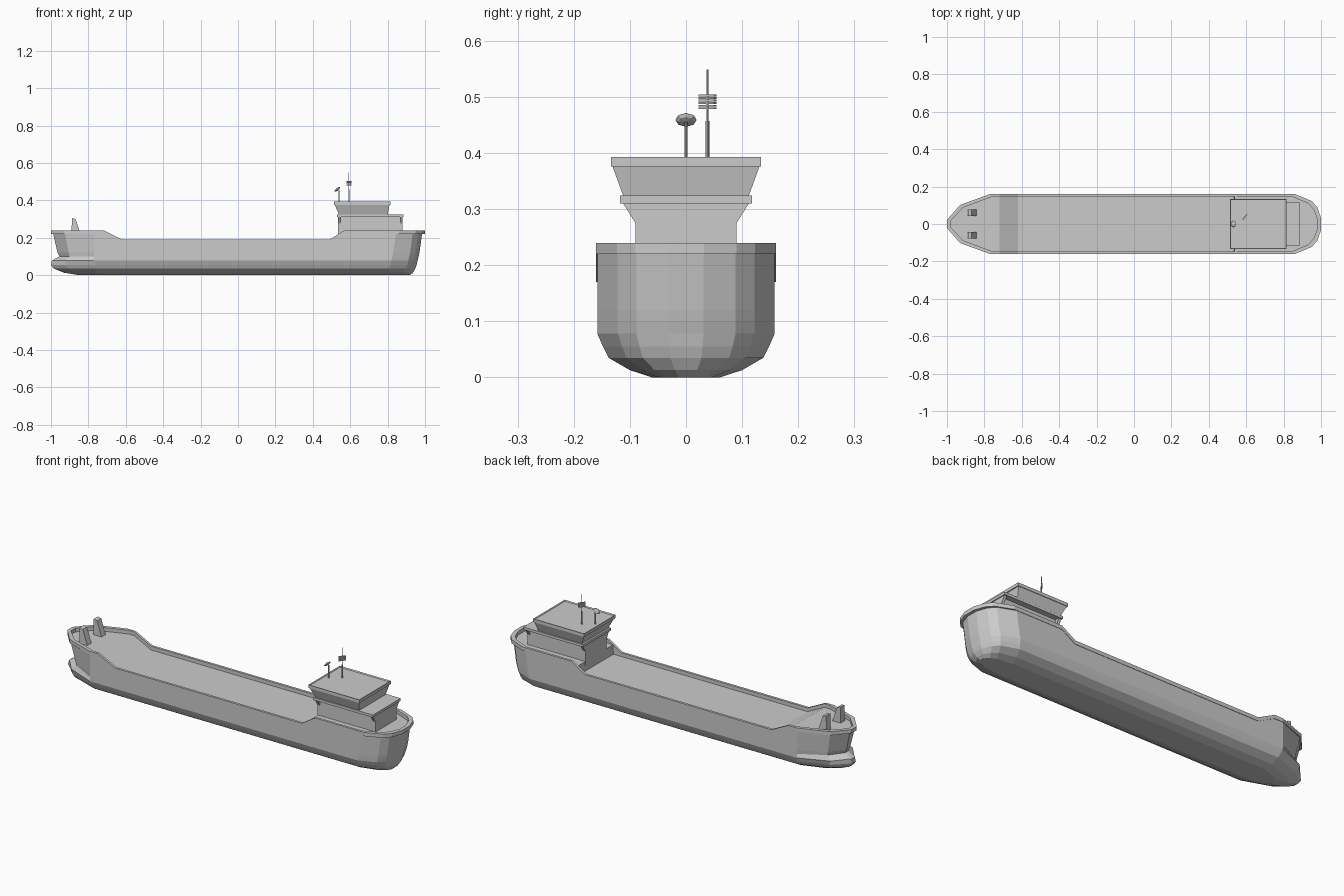
import bpy, bmesh, math
from mathutils import Matrix

if "Cube" in bpy.data.objects:
    bpy.data.objects.remove(bpy.data.objects["Cube"])


def finish(name, bm):
    bmesh.ops.recalc_face_normals(bm, faces=bm.faces)
    me = bpy.data.meshes.new(name)
    bm.to_mesh(me)
    bm.free()
    ob = bpy.data.objects.new(name, me)
    bpy.context.collection.objects.link(ob)
    return ob


def frustum(name, bottom, top):
    # each end is (x0, x1, half width, z)
    bm = bmesh.new()
    rings = [[bm.verts.new((x, y, z)) for x, y in ((a, -w), (b, -w), (b, w), (a, w))]
             for a, b, w, z in (bottom, top)]
    for i in range(4):
        j = (i + 1) % 4
        bm.faces.new((rings[0][i], rings[0][j], rings[1][j], rings[1][i]))
    bm.faces.new(rings[0])
    bm.faces.new(rings[1])
    return finish(name, bm)


def prism(name, pts, to3d, d0, d1):
    # profile extruded between two depths
    bm = bmesh.new()
    a = [bm.verts.new(to3d(p, d0)) for p in pts]
    b = [bm.verts.new(to3d(p, d1)) for p in pts]
    n = len(pts)
    for i in range(n):
        bm.faces.new((a[i], a[(i + 1) % n], b[(i + 1) % n], b[i]))
    bm.faces.new(a)
    bm.faces.new(b)
    return finish(name, bm)


def pole(name, x, y, z0, z1, r):
    bm = bmesh.new()
    bmesh.ops.create_cone(bm, cap_ends=True, segments=8, radius1=r, radius2=r, depth=z1 - z0,
                          matrix=Matrix.Translation((x, y, (z0 + z1) / 2)))
    return finish(name, bm)


def sheer(x):
    # height of the bulwark top along the ship
    if x < -0.72 or x > 0.57:
        return 0.24
    if x < -0.62:
        return 0.24 - 0.05 * (x + 0.72) / 0.10
    return 0.19 + 0.05 * max(0, (x - 0.49) / 0.08)


MID = (-0.72, -0.62, 0.49, 0.535, 0.537, 0.57)


def half_plan(xb, yb, x2, y2, x3, w, xs):
    pts = [(xb, yb), (x2, y2), (x3, w)] + [(x, w) for x in MID]
    return pts + [(xs - 0.14, w), (xs - 0.05, w * 0.77), (xs - 0.02, w * 0.56), (xs, w * 0.2)]


# Hull: waterlines from keel to rim, then inner bulwark and deck
levels = [
    (0.00, -0.85, 0.020, -0.82, 0.035, -0.74, 0.060, 0.920),
    (0.013, -0.93, 0.020, -0.87, 0.060, -0.75, 0.100, 0.935),
    (0.035, -0.985, 0.018, -0.91, 0.085, -0.76, 0.138, 0.948),
    (0.055, -1.00, 0.015, -0.92, 0.092, -0.765, 0.148, 0.955),
    (0.078, -0.995, 0.012, -0.925, 0.095, -0.77, 0.158, 0.960),
    (0.100, -0.955, 0.012, -0.90, 0.085, -0.77, 0.158, 0.966),
    (0.120, -0.965, 0.014, -0.905, 0.088, -0.77, 0.158, 0.970),
    (None, -0.988, 0.020, -0.925, 0.098, -0.77, 0.158, 0.984),
]
rows = [[(x, y, sheer(x) - 0.02 if z is None else z) for x, y in half_plan(*p)] for z, *p in levels]
rim = half_plan(-1.0, 0.022, -0.93, 0.102, -0.77, 0.16, 1.0)


def inner(x, y):
    return (x * 0.98 if abs(x) > 0.75 else x), y - min(0.013, y * 0.15)


def deck_z(x):
    return 0.17 if 0 < x < 0.536 else (0.22 if x > 0.5 else sheer(x) - 0.02)


rows.append([(x, y, sheer(x) - 0.02) for x, y in rim])
rows.append([(x, y, sheer(x)) for x, y in rim])
rows.append([(*inner(x, y), sheer(x)) for x, y in rim])
rows.append([(*inner(x, y), deck_z(x)) for x, y in rim])

bm = bmesh.new()
rings = []
for row in rows:
    rings.append([bm.verts.new(p) for p in row] + [bm.verts.new((x, -y, z)) for x, y, z in reversed(row)])
n = len(rings[0])
for a, b in zip(rings, rings[1:]):
    for i in range(n):
        j = (i + 1) % n
        bm.faces.new((a[i], a[j], b[j], b[i]))
for r in (rings[0], rings[-1]):
    for i in range(n // 2 - 1):
        bm.faces.new((r[i], r[i + 1], r[n - 2 - i], r[n - 1 - i]))
finish("hull", bm)

# Pair of slanted posts on the foredeck
for s, side in ((1, "left"), (-1, "right")):
    prism("bow_post_" + side, [(-0.89, 0.215), (-0.84, 0.215), (-0.868, 0.30), (-0.888, 0.305)],
          lambda p, d: (p[0], d, p[1]), s * 0.043, s * 0.078)

# Deckhouse with flared end walls under the bridge deck
frustum("deckhouse", (0.54, 0.875, 0.088, 0.165), (0.54, 0.875, 0.088, 0.312))
flare = [(-0.09, 0.17), (0.09, 0.17), (0.09, 0.275), (0.112, 0.31), (-0.112, 0.31), (-0.09, 0.275)]
for name, x0, x1 in (("front_wall", 0.535, 0.55), ("rear_wall", 0.865, 0.88)):
    prism(name, flare, lambda p, d: (d, p[0], p[1]), x0, x1)
frustum("bridge_deck", (0.53, 0.885, 0.118, 0.31), (0.53, 0.885, 0.118, 0.324))

# Flared bridge and its roof with a raised edge
frustum("bridge", (0.54, 0.80, 0.112, 0.324), (0.517, 0.81, 0.131, 0.376))
roof = frustum("bridge_roof", (0.512, 0.815, 0.134, 0.376), (0.512, 0.815, 0.134, 0.393))
bm = bmesh.new()
bm.from_mesh(roof.data)
top = max(bm.faces, key=lambda f: f.calc_center_median().z)
bmesh.ops.inset_region(bm, faces=[top], thickness=0.005)
bmesh.ops.translate(bm, verts=top.verts, vec=(0, 0, -0.006))
bm.to_mesh(roof.data)
bm.free()

# Radar pole with tilted dish
pole("radar_pole", 0.54, 0, 0.385, 0.455, 0.003)
bm = bmesh.new()
bmesh.ops.create_uvsphere(bm, u_segments=8, v_segments=4, radius=0.019,
                          matrix=Matrix.Translation((0.531, 0, 0.459)) @ Matrix.Rotation(math.radians(-40), 4, 'Y')
                          @ Matrix.Diagonal((1, 1, 0.35, 1)))
finish("radar_dish", bm)

# Antenna mast with a diagonal stack of slats
pole("mast_lower", 0.593, 0.038, 0.385, 0.457, 0.0035)
pole("mast_upper", 0.593, 0.038, 0.45, 0.549, 0.0018)
for i in range(6):
    bm = bmesh.new()
    bmesh.ops.create_cube(bm, size=1, matrix=Matrix.Translation((0.593, 0.038, 0.480 + i * 0.0045))
                          @ Matrix.Rotation(math.radians(52), 4, 'Z') @ Matrix.Diagonal((0.036, 0.006, 0.003, 1)))
    finish("antenna_slat_%d" % (i + 1), bm)
